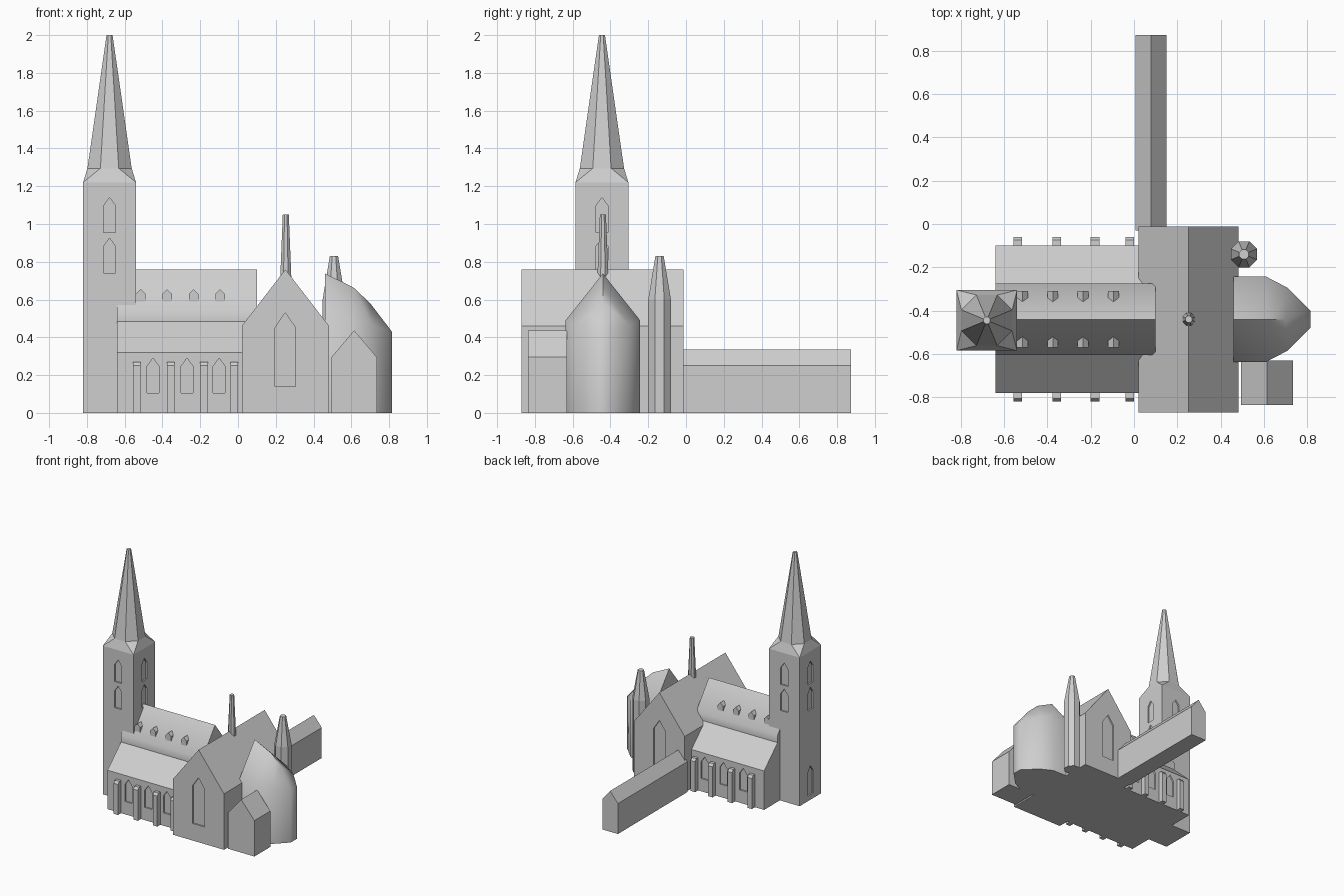
import bpy, bmesh, math

if "Cube" in bpy.data.objects:
    bpy.data.objects.remove(bpy.data.objects["Cube"])

stone = bpy.data.materials.new("grey_stone")
stone.diffuse_color = (0.62, 0.62, 0.62, 1)
stone.use_nodes = True
stone.node_tree.nodes["Principled BSDF"].inputs["Base Color"].default_value = stone.diffuse_color
CY = -0.44      # long axis of the church
DEPTH = 0.012   # window recess


def finish(name, bm, smooth=None):
    bmesh.ops.recalc_face_normals(bm, faces=bm.faces)
    me = bpy.data.meshes.new(name)
    bm.to_mesh(me)
    bm.free()
    me.materials.append(stone)
    ob = bpy.data.objects.new(name, me)
    bpy.context.collection.objects.link(ob)
    if smooth:
        shade(ob, smooth)
    return ob


def activate(ob):
    bpy.ops.object.select_all(action='DESELECT')
    ob.select_set(True)
    bpy.context.view_layer.objects.active = ob


def shade(ob, degrees):
    activate(ob)
    bpy.ops.object.shade_smooth_by_angle(angle=math.radians(degrees))


def add_prism(bm, profile, axis, a, b):
    """Extrude a (u, z) profile along x or y from a to b."""
    def place(u, z, t):
        return (u, t, z) if axis == 'y' else (t, u, z)
    lo = [bm.verts.new(place(u, z, a)) for u, z in profile]
    hi = [bm.verts.new(place(u, z, b)) for u, z in profile]
    bm.faces.new(lo)
    bm.faces.new(hi[::-1])
    n = len(lo)
    for i in range(n):
        j = (i + 1) % n
        bm.faces.new((lo[i], hi[i], hi[j], lo[j]))


def prism(name, profile, axis, a, b):
    bm = bmesh.new()
    add_prism(bm, profile, axis, a, b)
    return finish(name, bm)


def hull(name, points, smooth=None):
    bm = bmesh.new()
    for p in points:
        bm.verts.new(p)
    bmesh.ops.convex_hull(bm, input=bm.verts)
    bmesh.ops.dissolve_limit(bm, angle_limit=0.01, verts=bm.verts, edges=bm.edges)
    return finish(name, bm, smooth)


def octagon(x, y, z, apothem):
    r = apothem / math.cos(math.pi / 8)
    return [(x + r * math.cos(math.pi * (i + .5) / 4),
             y + r * math.sin(math.pi * (i + .5) / 4), z) for i in range(8)]


def gable(u0, u1, z0, eave, ridge):
    """Pentagon outline used for gabled blocks, windows and dormers."""
    return [(u0, z0), (u1, z0), (u1, eave), ((u0 + u1) / 2, ridge), (u0, eave)]


def cut_windows(ob, windows):
    """windows: (axis, wall position, centre, width, sill, spring, peak)"""
    bm = bmesh.new()
    for axis, wall, c, w, z0, z1, z2 in windows:
        add_prism(bm, gable(c - w / 2, c + w / 2, z0, z1, z2), axis,
                  wall - DEPTH, wall + DEPTH)
    cutter = finish("window_cutter", bm)
    cutter.hide_render = True
    mod = ob.modifiers.new("windows", 'BOOLEAN')
    mod.operation = 'DIFFERENCE'
    mod.solver = 'EXACT'
    mod.object = cutter
    activate(ob)
    bpy.ops.object.modifier_apply(modifier=mod.name)
    bpy.data.objects.remove(cutter)


# West tower with paired windows on every side and a west door
TX, TY, TH = -0.68, -0.445, 0.14
tower = prism("tower", [(TX - TH, 0), (TX + TH, 0), (TX + TH, 1.22), (TX - TH, 1.22)],
              'y', TY - TH, TY + TH)
wins = [('x', TX - TH, TY, 0.07, 0.04, 0.23, 0.28)]
for z in (0.74, 0.955):
    for s in (-1, 1):
        wins.append(('y', TY + s * TH, TX, 0.065, z, z + 0.14, z + 0.185))
        wins.append(('x', TX + s * TH, TY, 0.065, z, z + 0.14, z + 0.185))
cut_windows(tower, wins)

# Broached spire: square base turning into an octagon
hull("spire_base", [(TX + i * TH, TY + j * TH, 1.22) for i in (-1, 1) for j in (-1, 1)]
     + octagon(TX, TY, 1.295, 0.117))
hull("spire", octagon(TX, TY, 1.295, 0.117) + octagon(TX, TY, 2.0, 0.016))

# Nave with clerestory and side aisles
half = [(-0.34, 0), (-0.34, 0.32), (-0.165, 0.485), (-0.165, 0.545)]
profile = [(CY + u, z) for u, z in half] + [(CY, 0.76)] \
    + [(CY - u, z) for u, z in reversed(half)]
nave = prism("nave", profile, 'x', -0.64, 0.10)
cut_windows(nave, [('y', CY + s * 0.34, x, 0.065, 0.105, 0.245, 0.29)
                   for s in (-1, 1) for x in (-0.45, -0.27, -0.10)])
shade(nave, 42)

# Aisle buttresses and roof dormers on both sides
butt = [(0.33, 0), (0.38, 0), (0.38, 0.25), (0.365, 0.27), (0.33, 0.27)]
for s, side in ((-1, "south"), (1, "north")):
    for x in (-0.537, -0.357, -0.18, -0.02):
        prism("buttress_" + side, [(CY + s * u, z) for u, z in butt], 'x',
              x - 0.02, x + 0.02)
    for x in (-0.515, -0.375, -0.235, -0.095):
        prism("dormer_" + side, gable(x - 0.025, x + 0.025, 0.58, 0.63, 0.655),
              'y', CY + s * 0.13, CY + s * 0.07)

# Transept with a tall window in each gable
transept = prism("transept", gable(0.02, 0.482, 0, 0.46, 0.76), 'y', -0.87, -0.012)
cut_windows(transept, [('y', y, 0.25, 0.11, 0.14, 0.45, 0.53) for y in (-0.87, -0.012)])

# Ridge turret over the crossing
hull("ridge_turret", octagon(0.253, CY, 0.70, 0.03) + octagon(0.253, CY, 1.05, 0.016))

# Choir and rounded apse
outline = [(0.46, 0.197, 0.49), (0.61, 0.197, 0.49), (0.71, 0.145, 0.465), (0.815, 0.04, 0.43)]
pts = [(0.46, CY, 0.738), (0.61, CY, 0.665), (0.70, CY, 0.58)]
for x, d, eave in outline:
    for s in (-1, 1):
        pts += [(x, CY + s * d, 0), (x, CY + s * d, eave)]
hull("choir_apse", pts, 50)

# Stair turret
hull("stair_turret", octagon(0.508, -0.14, 0, 0.06) + octagon(0.508, -0.14, 0.60, 0.06))
hull("stair_turret_roof", octagon(0.508, -0.14, 0.60, 0.06) + octagon(0.508, -0.14, 0.83, 0.022))

# Sacristy annex and long north wing
prism("annex", gable(0.495, 0.735, 0, 0.295, 0.437), 'y', -0.837, -0.63)
prism("north_wing", gable(0.008, 0.15, 0, 0.25, 0.335), 'y', -0.03, 0.873)
